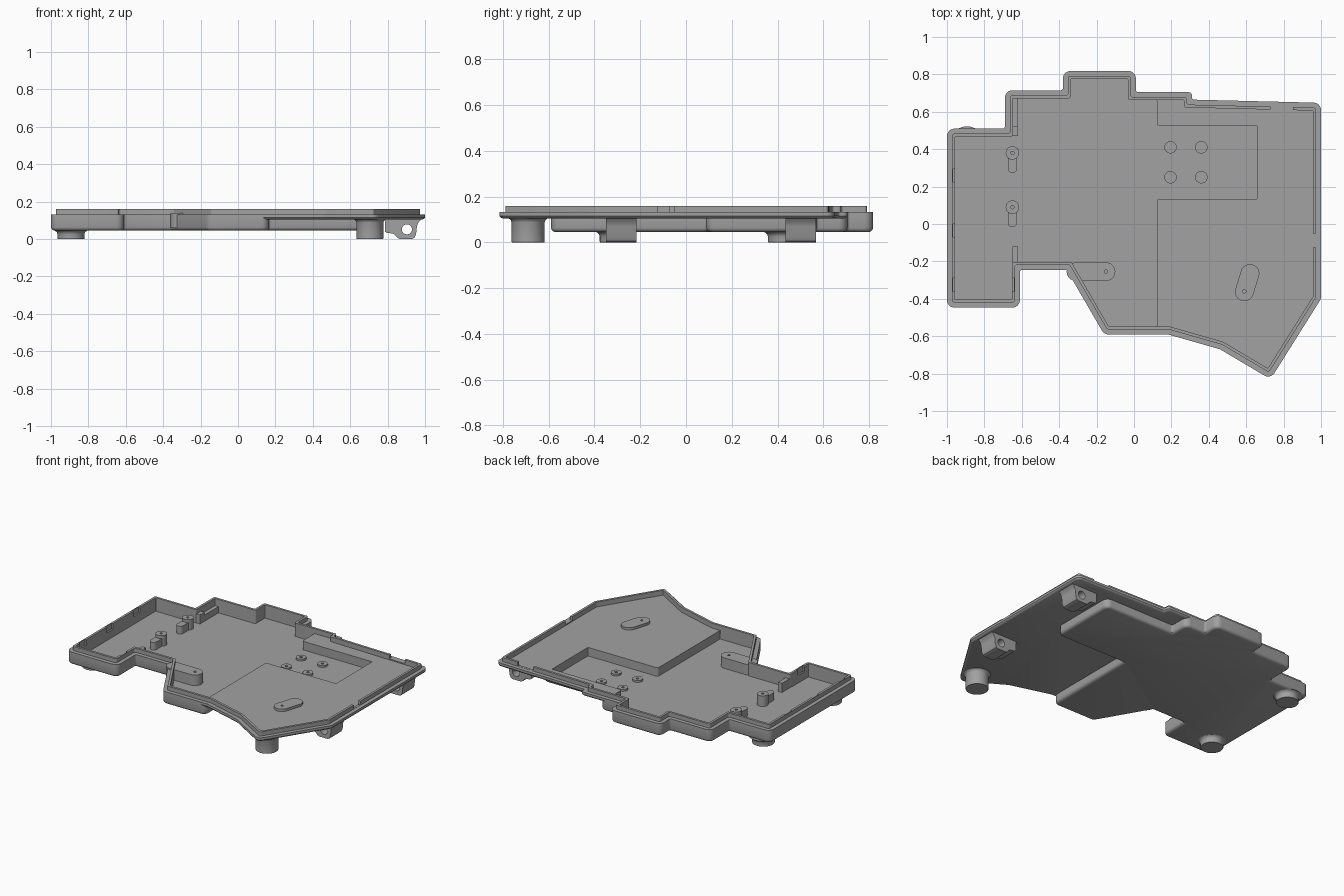
import bpy, bmesh, math
from mathutils import Vector

if "Cube" in bpy.data.objects:
    bpy.data.objects.remove(bpy.data.objects["Cube"])

grey = bpy.data.materials.new("plain grey")
grey.diffuse_color = (0.36, 0.36, 0.36, 1)
grey.use_nodes = True
grey.node_tree.nodes["Principled BSDF"].inputs["Base Color"].default_value = grey.diffuse_color


def make(name, rings):
    """Solid skinned through equal-length rings of 3D points."""
    bm = bmesh.new()
    vs = [[bm.verts.new(p) for p in ring] for ring in rings]
    n = len(vs[0])
    bm.faces.new(vs[0][::-1])
    bm.faces.new(vs[-1])
    for a, b in zip(vs, vs[1:]):
        for i in range(n):
            j = (i + 1) % n
            bm.faces.new((a[i], a[j], b[j], b[i]))
    bmesh.ops.recalc_face_normals(bm, faces=bm.faces)
    me = bpy.data.meshes.new(name)
    bm.to_mesh(me)
    bm.free()
    me.materials.append(grey)
    ob = bpy.data.objects.new(name, me)
    bpy.context.collection.objects.link(ob)
    return ob


def rounded(pts, inset, r_out=0.04, r_in=0.012, seg=6):
    """Counter-clockwise outline moved inwards, with rounded corners."""
    P = [Vector(p) for p in pts]
    n = len(P)
    d = [(P[(i + 1) % n] - P[i]).normalized() for i in range(n)]
    Q = []
    for i in range(n):
        a, b = d[i - 1], d[i]
        na, nb = Vector((-a.y, a.x)), Vector((-b.y, b.x))
        Q.append(P[i] + (na + nb) * (inset / (1 + na.dot(nb))))
    out = []
    for i in range(n):
        a, b, q = d[i - 1], d[i], Q[i]
        turn = math.atan2(a.x * b.y - a.y * b.x, a.dot(b))
        r = max(r_out - inset, 0.004) if turn > 0 else r_in
        room = 0.48 * min((q - Q[i - 1]).length, (Q[(i + 1) % n] - q).length)
        t = min(r * math.tan(abs(turn) / 2), room)
        r = t / math.tan(abs(turn) / 2)
        s = 1 if turn > 0 else -1
        c = q - a * t + Vector((-a.y, a.x)) * r * s
        start = (q - a * t) - c
        for k in range(seg + 1):
            w = turn * k / seg
            out.append(c + Vector((start.x * math.cos(w) - start.y * math.sin(w),
                                   start.x * math.sin(w) + start.y * math.cos(w))))
    return out


def loft(name, pts, stack):
    return make(name, [[(p.x, p.y, z) for p in rounded(pts, o)] for z, o in stack])


def box(name, x0, x1, y0, y1, z0, z1):
    c = [(x0, y0), (x1, y0), (x1, y1), (x0, y1)]
    return make(name, [[(x, y, z) for x, y in c] for z in (z0, z1)])


def capsule(name, p, q, r0, r1, z0, z1, seg=16):
    """Upright post whose plan is two half circles joined."""
    a = math.atan2(q[1] - p[1], q[0] - p[0])
    plan = []
    for (cx, cy), r, off in ((q, r1, -math.pi / 2), (p, r0, math.pi / 2)):
        for k in range(seg + 1):
            w = a + off + math.pi * k / seg
            plan.append((cx + r * math.cos(w), cy + r * math.sin(w)))
    return make(name, [[(x, y, z) for x, y in plan] for z in (z0, z1)])


def lathe(name, cx, cy, profile, seg=40):
    return make(name, [[(cx + r * math.cos(2 * math.pi * k / seg),
                         cy + r * math.sin(2 * math.pi * k / seg), z)
                        for k in range(seg)] for r, z in profile])


def combine(ob, other, op='DIFFERENCE'):
    m = ob.modifiers.new("b", 'BOOLEAN')
    m.operation, m.object, m.solver = op, other, 'EXACT'
    me = bpy.data.meshes.new_from_object(
        ob.evaluated_get(bpy.context.evaluated_depsgraph_get()))
    ob.modifiers.clear()
    ob.data = me
    bpy.data.objects.remove(other)


# Plan outlines: whole tray, and the deeper part of it with its pocket
left_front = [(-1, -.447), (-.61, -.447), (-.61, -.245), (-.36, -.245), (-.16, -.59)]
left_back = [(.01, .705), (.01, .818), (-.38, .818), (-.38, .715),
             (-.69, .715), (-.69, .51), (-1, .51)]
whole = left_front + [(.18, -.59), (.46, -.67), (.73, -.83), (1, -.40),
                      (1, .648), (.31, .665), (.31, .705)] + left_back
deep = left_front + [(.165, -.59), (.165, .09), (.70, .09), (.70, .57),
                     (.165, .57), (.165, .705)] + left_back

# Tray shell with stepped rim, hollowed at two depths
tray = loft("tray", whole, [(.105, .014), (.109, .005), (.116, 0), (.132, 0),
                            (.132, .027), (.16, .027)])
combine(tray, loft("deep_shell", deep, [(.045, .02), (.048, .01), (.054, .003),
                                        (.063, 0), (.122, 0)]), 'UNION')
combine(tray, loft("hollow", whole, [(.126, .043), (.2, .043)]))
combine(tray, loft("deep_hollow", deep, [(.067, .043), (.14, .043)]))

# Rim gaps and clip notches
gaps = [(.95, 1.05, -.125, -.05, .133, .2), (.73, .85, .58, .7, .133, .2)]
gaps += [(-.968, -.94, y, y + .07, .12, .2) for y in (-.36, -.07, .225)]
gaps += [(-.67, -.642, -.36, -.29, .12, .2)]
for g in gaps:
    combine(tray, box("gap", *g))

# Inner wall stubs
box("front_wall_stub", -.65, -.62, -.21, -.12, .06, .13)
box("back_wall_stub", -.655, -.62, .47, .52, .06, .13)
box("back_wall_ledge", -.655, -.62, .515, .68, .06, .11)


# Screw posts with drilled holes
def drilled(ob, x, y, r=.009):
    combine(ob, lathe("hole", x, y, [(r, .072), (r, .2)], 16))


for x in (.195, .36):
    for y in (.25, .41):
        drilled(lathe("board_boss", x, y, [(.033, .06), (.033, .08)], 32), x, y)
for y in (.38, .09):
    drilled(lathe("side_post", -.65, y, [(.036, .06), (.036, .14)], 32), -.65, y)
    capsule("side_post_tail", (-.65, y), (-.65, y - .083), .024, .024, .06, .12)
drilled(capsule("front_post", (-.31, -.255), (-.15, -.255), .05, .05, .06, .14),
        -.15, -.255)
drilled(capsule("right_post", (.59, -.362), (.62, -.265), .05, .05, .12, .143),
        .59, -.36)

# Round feet
for x, y, top in ((-.893, -.305, .047), (-.893, .43, .047), (.705, -.69, .108)):
    lathe("foot", x, y, [(.07, 0), (.072, .003), (.072, top - .02),
                         (.076, top - .01), (.085, top - .003), (.092, top)])

# Hinge lugs under the right side
lug = [(.77, .112), (.785, .095), (.785, .04), (.795, .033), (.825, .03), (.84, .022),
       (.85, .008), (.865, 0), (.93, 0), (.943, .006), (.952, .025), (.957, .07),
       (.965, .09), (.985, .112)]
for y in (-.35, .435):
    ob = make("hinge_lug", [[(x, v, z) for x, z in lug] for v in (y, y + .133)])
    pin = [(.903 + .027 * math.cos(k * math.pi / 16), .052 + .027 * math.sin(k * math.pi / 16))
           for k in range(32)]
    combine(ob, make("pin_hole", [[(x, v, z) for x, z in pin] for v in (y - .1, y + .3)]))

# Smooth curves, crisp edges
for ob in bpy.context.collection.objects:
    ob.select_set(True)
    bpy.context.view_layer.objects.active = ob
bpy.ops.object.shade_smooth_by_angle(angle=math.radians(32))
